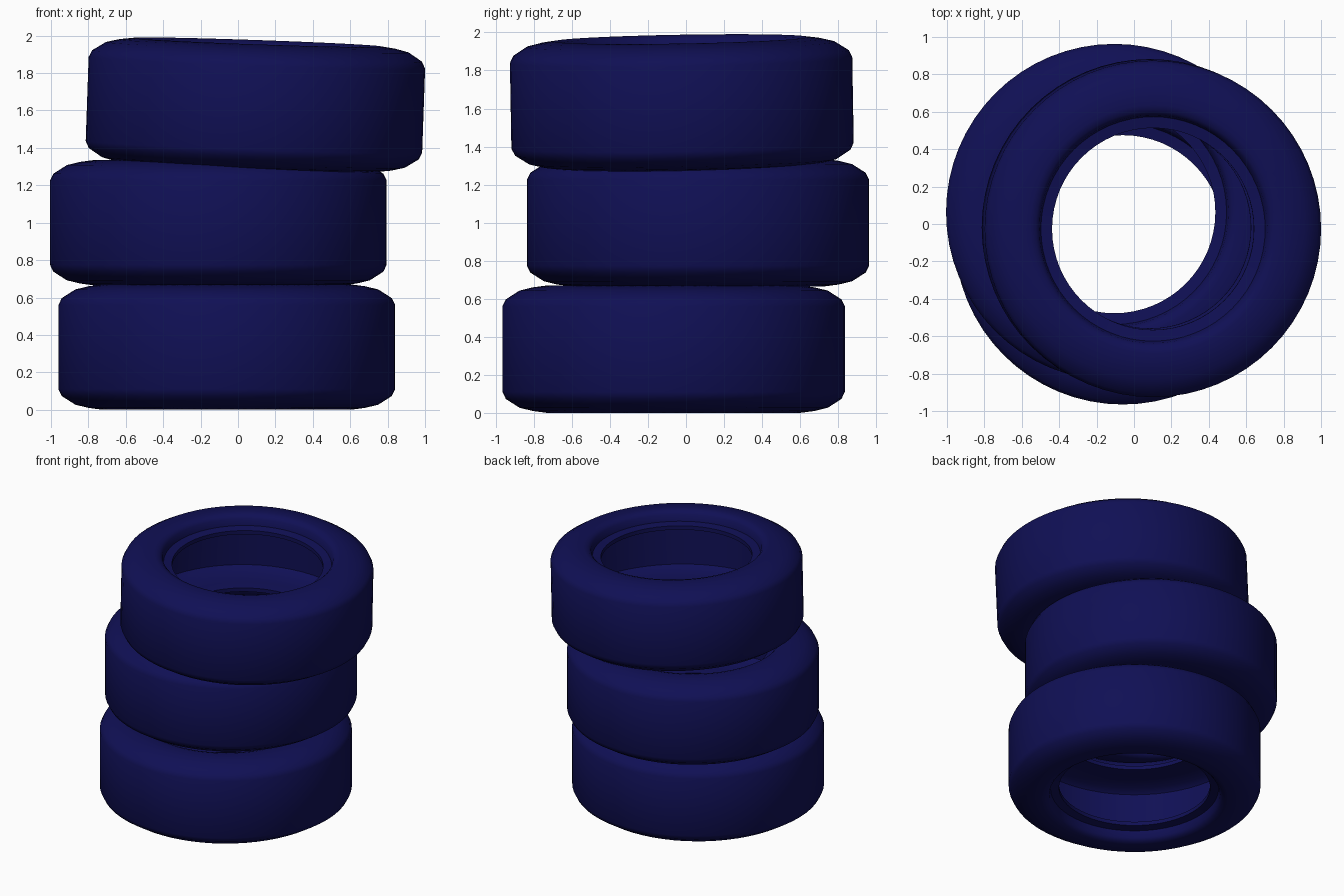
import bpy
import bmesh
from math import radians, cos, sin, tau
from mathutils import Matrix

if "Cube" in bpy.data.objects:
    bpy.data.objects.remove(bpy.data.objects["Cube"])

SEGMENTS = 64
HALF = 0.335  # half the tyre width

# Upper half of the tyre section (radius, height above mid-plane):
# tread, shoulder, sidewall, bead, then the hollow inside
upper = [(0.90, 0.225), (0.882, 0.262), (0.81, 0.308), (0.74, 0.325), (0.665, HALF),
         (0.63, 0.325), (0.61, 0.305), (0.60, 0.255), (0.54, 0.245),
         (0.54, 0.215), (0.62, 0.205), (0.79, 0.205), (0.83, 0.175)]
# Mirror to close the loop
section = upper + [(r, -z) for r, z in reversed(upper)]

rubber = bpy.data.materials.new("navy_rubber")
rubber.diffuse_color = (0.005, 0.005, 0.09, 1)
rubber.use_nodes = True
rubber.node_tree.nodes["Principled BSDF"].inputs["Base Color"].default_value = rubber.diffuse_color


def make_tyre(name, location, tilt=(0, 0)):
    bm = bmesh.new()
    rings = []
    for i in range(SEGMENTS):
        a = tau * i / SEGMENTS
        rings.append([bm.verts.new((r * cos(a), r * sin(a), z)) for r, z in section])
    n = len(section)
    for i in range(SEGMENTS):
        here, there = rings[i], rings[(i + 1) % SEGMENTS]
        for j in range(n):
            k = (j + 1) % n
            bm.faces.new((here[j], there[j], there[k], here[k]))
    bmesh.ops.recalc_face_normals(bm, faces=bm.faces)
    mesh = bpy.data.meshes.new(name)
    bm.to_mesh(mesh)
    bm.free()
    mesh.materials.append(rubber)
    obj = bpy.data.objects.new(name, mesh)
    bpy.context.collection.objects.link(obj)
    obj.location = location
    obj.rotation_euler = (radians(tilt[0]), radians(tilt[1]), 0)
    bpy.ops.object.select_all(action='DESELECT')
    obj.select_set(True)
    bpy.context.view_layer.objects.active = obj
    bpy.ops.object.shade_smooth_by_angle(angle=radians(40))
    return obj


# Stack of three offset tyres, the top one leaning
make_tyre("bottom_tyre", (-0.06, -0.065, HALF))
make_tyre("middle_tyre", (-0.105, 0.063, 1.0))
make_tyre("top_tyre", (0.093, -0.022, 1.63), tilt=(1.0, 2.0))
